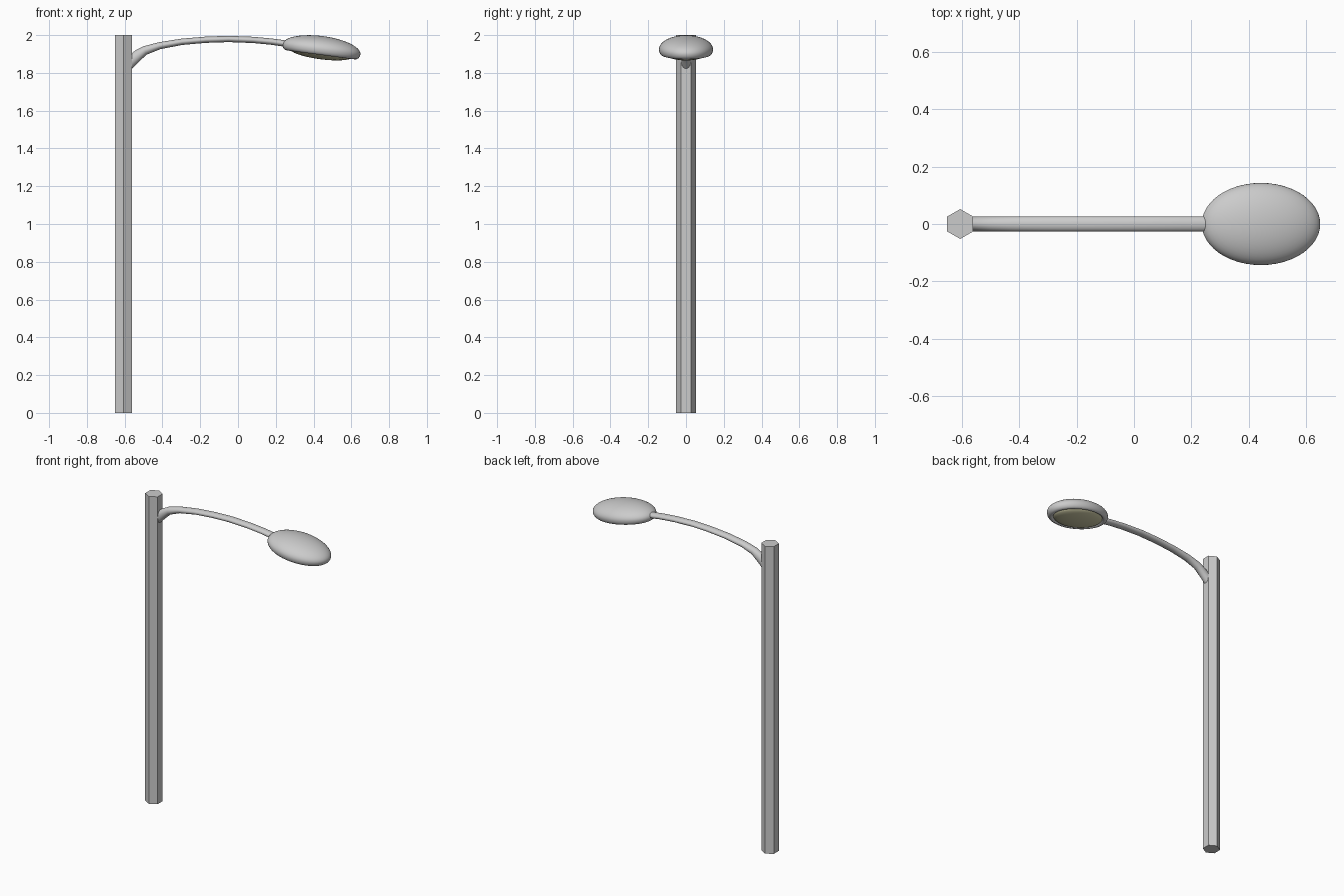
import bpy, bmesh, math
from mathutils import Matrix, Vector

if "Cube" in bpy.data.objects:
    bpy.data.objects.remove(bpy.data.objects["Cube"])


def finish(name, bm, smooth=True):
    bmesh.ops.recalc_face_normals(bm, faces=bm.faces)
    mesh = bpy.data.meshes.new(name)
    bm.to_mesh(mesh)
    bm.free()
    ob = bpy.data.objects.new(name, mesh)
    bpy.context.collection.objects.link(ob)
    if smooth:
        bpy.ops.object.select_all(action='DESELECT')
        ob.select_set(True)
        bpy.context.view_layer.objects.active = ob
        bpy.ops.object.shade_smooth_by_angle(angle=math.radians(40))
    return ob


def bridge(bm, rings):
    n = len(rings[0])
    for a, b in zip(rings, rings[1:]):
        for i in range(n):
            j = (i + 1) % n
            bm.faces.new((a[i], a[j], b[j], b[i]))


# Hexagonal pole
bm = bmesh.new()
bmesh.ops.create_cone(bm, cap_ends=True, segments=6, radius1=0.052, radius2=0.052, depth=2,
                      matrix=Matrix.Translation((-0.605, 0, 1)))
angle = min((math.atan2(v.co.y, v.co.x + 0.605) % (math.pi / 3)) for v in bm.verts)
bmesh.ops.rotate(bm, verts=bm.verts, cent=(-0.605, 0, 0),
                 matrix=Matrix.Rotation(math.pi / 2 - angle, 3, 'Z'))
finish("pole", bm, smooth=False)

# Curved arm: elliptical sections between top and bottom points (x, z, x, z)
sections = [(-0.562, 1.905, -0.562, 1.82), (-0.54, 1.921, -0.535, 1.848),
            (-0.50, 1.941, -0.485, 1.896), (-0.42, 1.962, -0.41, 1.926),
            (-0.30, 1.981, -0.295, 1.948), (-0.17, 1.992, -0.17, 1.959),
            (-0.05, 1.996, -0.05, 1.963), (0.08, 1.991, 0.08, 1.958),
            (0.18, 1.982, 0.175, 1.949), (0.28, 1.968, 0.27, 1.935)]
bm = bmesh.new()
rings = []
for xt, zt, xb, zb in sections:
    top, bot = Vector((xt, 0, zt)), Vector((xb, 0, zb))
    mid, half = (top + bot) / 2, (top - bot) / 2
    rings.append([bm.verts.new(mid + half * math.sin(t) + Vector((0, 0.026 * math.cos(t), 0)))
                  for t in (2 * math.pi * i / 20 for i in range(20))])
bridge(bm, rings)
bm.faces.new(rings[0])
bm.faces.new(rings[-1])
finish("arm", bm)


# Lamp head parts: oval lathe, tilted down toward the tip
def oval_lathe(name, profile, segments=48):
    bm = bmesh.new()
    rings = []
    for r, z in profile:
        rings.append([bm.verts.new((0.208 * r * math.cos(t), 0.143 * r * math.sin(t), z))
                      for t in (2 * math.pi * i / segments for i in range(segments))])
    bridge(bm, rings)
    bmesh.ops.remove_doubles(bm, verts=bm.verts, dist=1e-5)
    bm.transform(Matrix.Translation((0.442, 0, 1.925)) @ Matrix.Rotation(math.radians(7.5), 4, 'Y'))
    return finish(name, bm)


# Domed shell with rolled-under rim
dome = [(math.cos(t), 0.07 * math.sin(t)) for t in (math.pi / 2 * (1 - i / 12) for i in range(13))]
dome[0] = (0, 0.07)
rim = [(0.99, -0.012), (0.96, -0.022), (0.92, -0.028), (0.87, -0.03), (0.83, -0.027), (0.8, -0.02),
       (0.79, -0.01)]
oval_lathe("lamp_shell", dome + rim)

# Bulging lens
lens = [(0.81 * math.cos(t), -0.018 - 0.035 * math.sin(t))
        for t in (math.pi / 2 * i / 8 for i in range(9))]
lens[-1] = (0, -0.053)
lens_ob = oval_lathe("lamp_lens", lens)
mat = bpy.data.materials.new("lens_glass")
mat.diffuse_color = (0.58, 0.56, 0.36, 1)
mat.use_nodes = True
mat.node_tree.nodes["Principled BSDF"].inputs["Base Color"].default_value = mat.diffuse_color
lens_ob.data.materials.append(mat)
